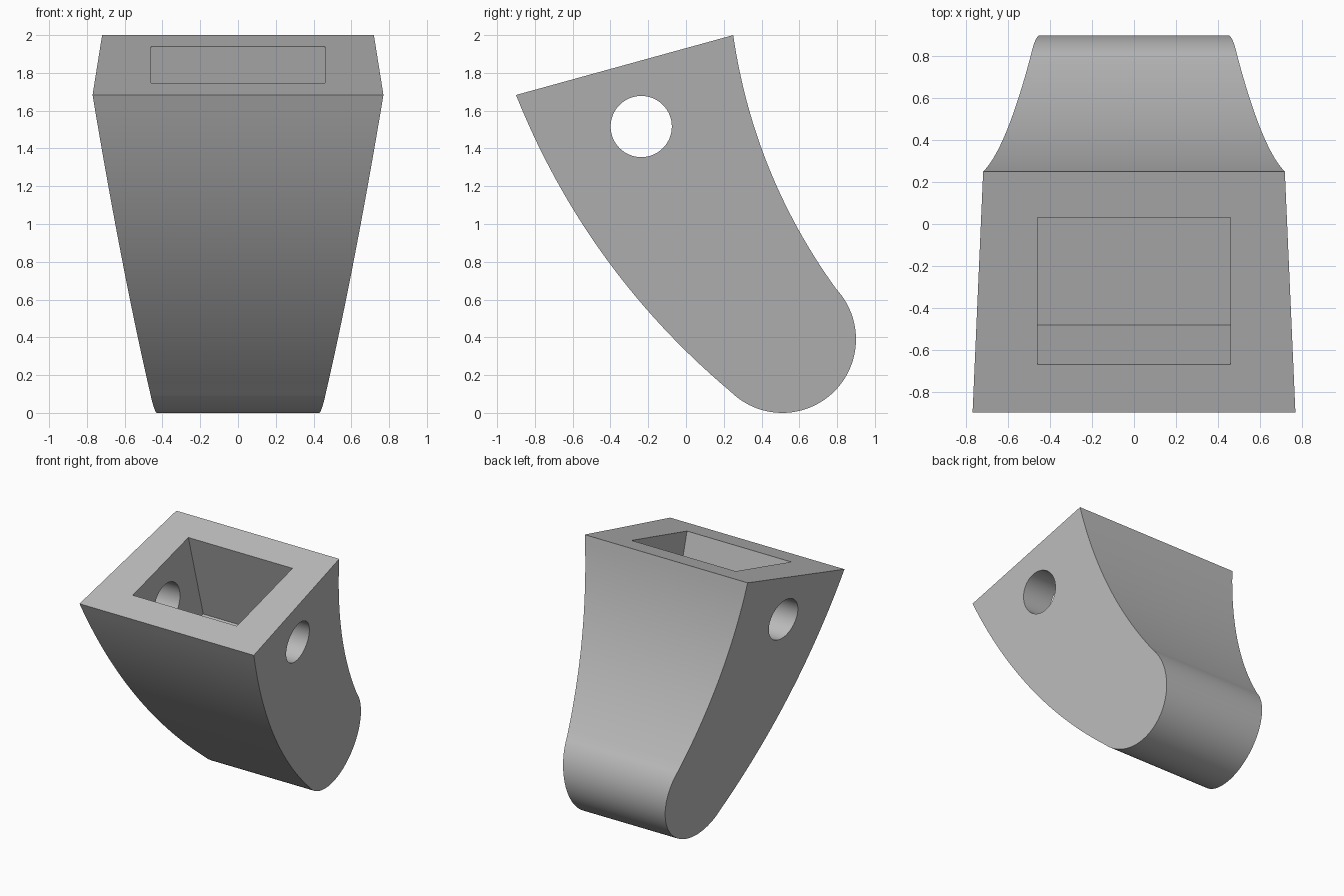
import bpy, bmesh, math
from mathutils import Vector, Matrix

old = bpy.data.objects.get("Cube")
if old:
    bpy.data.objects.remove(old, do_unlink=True)

grey = bpy.data.materials.new("plain grey")
grey.use_nodes = True
colour = (0.5, 0.5, 0.5, 1)
grey.diffuse_color = colour
grey.node_tree.nodes["Principled BSDF"].inputs["Base Color"].default_value = colour


def make_object(name, bm):
    bmesh.ops.recalc_face_normals(bm, faces=bm.faces)
    mesh = bpy.data.meshes.new(name)
    bm.to_mesh(mesh)
    bm.free()
    obj = bpy.data.objects.new(name, mesh)
    bpy.context.collection.objects.link(obj)
    mesh.materials.append(grey)
    return obj


def bowed(start, end, sag, steps=28):
    """Shallow curve between two side-profile points, bowed towards the front."""
    a, b = Vector(start), Vector(end)
    along = (b - a).normalized()
    normal = Vector((along.y, -along.x))
    if normal.x > 0:
        normal.negate()
    return [a.lerp(b, i / steps) + normal * sag * 4 * (i / steps) * (1 - i / steps)
            for i in range(steps + 1)]


# Side profile (y, z): front curve, rounded foot, back curve
foot, radius = Vector((0.51, 0.39)), 0.39
start, end = math.radians(-135), math.radians(43)
arc = [foot + radius * Vector((math.cos(t), math.sin(t)))
       for t in (start + (end - start) * i / 48 for i in range(49))]
profile = (bowed((-0.9, 1.683), arc[0], 0.121) + arc[1:-1]
           + bowed(arc[-1], (0.25, 2.0), 0.089))


def half_width(p):
    """Flat sides leaning in towards the foot."""
    return 0.77 - 0.081 * (p.x + 0.9) + 0.1345 * (p.y - 1.683)


# Tapered solid body
bm = bmesh.new()
left = [bm.verts.new((half_width(p), p.x, p.y)) for p in profile]
right = [bm.verts.new((-half_width(p), p.x, p.y)) for p in profile]
bm.faces.new(left)
bm.faces.new(right[::-1])
for i in range(len(profile)):
    j = (i + 1) % len(profile)
    bm.faces.new((left[i], right[i], right[j], left[j]))
body = make_object("tapered_body", bm)

# Rectangular pocket square to the sloping top
tilt = math.atan2(0.317, 1.15)
depth, above = 0.709, 0.2
bm = bmesh.new()
bmesh.ops.create_cube(bm, size=1, matrix=(
    Matrix.Translation((0, -0.32, 1.843)) @ Matrix.Rotation(tilt, 4, 'X')
    @ Matrix.Translation((0, 0, (above - depth) / 2))
    @ Matrix.Diagonal((0.92, 0.727, depth + above, 1))))
pocket = make_object("pocket_cutter", bm)

# Round cross hole through both side walls
bm = bmesh.new()
bmesh.ops.create_cone(bm, cap_ends=True, segments=64, radius1=0.162, radius2=0.162,
                      depth=2, matrix=Matrix.Translation((0, -0.237, 1.516))
                      @ Matrix.Rotation(math.pi / 2, 4, 'Y'))
hole = make_object("pin_hole_cutter", bm)

# Cut, then discard the cutters
bpy.ops.object.select_all(action='DESELECT')
bpy.context.view_layer.objects.active = body
body.select_set(True)
for cutter in (pocket, hole):
    cutter.hide_render = True
    cut = body.modifiers.new(cutter.name, 'BOOLEAN')
    cut.operation, cut.solver, cut.object = 'DIFFERENCE', 'EXACT', cutter
    bpy.ops.object.modifier_apply(modifier=cut.name)
    bpy.data.objects.remove(cutter, do_unlink=True)

bpy.ops.object.shade_smooth_by_angle(angle=math.radians(35))
